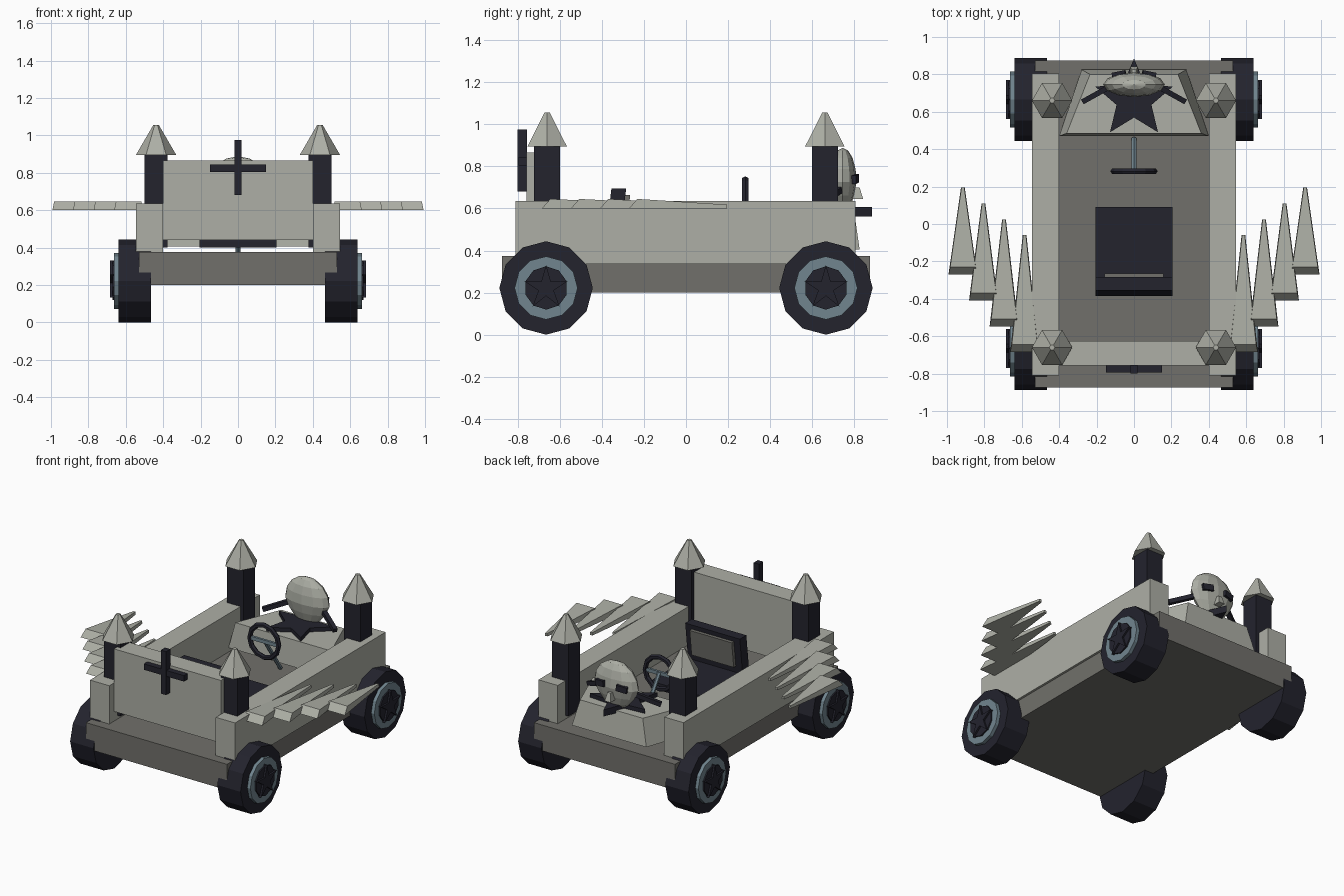
import bpy, bmesh, math
from mathutils import Matrix, Vector

if "Cube" in bpy.data.objects:
    bpy.data.objects.remove(bpy.data.objects["Cube"])


def material(name, rgb):
    m = bpy.data.materials.new(name)
    m.diffuse_color = (*rgb, 1)
    m.use_nodes = True
    m.node_tree.nodes["Principled BSDF"].inputs["Base Color"].default_value = m.diffuse_color
    return m


STONE = material("pale stone", (0.42, 0.43, 0.38))
GREY = material("chassis grey", (0.165, 0.163, 0.147))
DARK = material("near black", (0.017, 0.017, 0.027))
STEEL = material("blue steel", (0.165, 0.235, 0.275))


def finish(name, bm, mat):
    bmesh.ops.recalc_face_normals(bm, faces=bm.faces)
    me = bpy.data.meshes.new(name)
    bm.to_mesh(me)
    bm.free()
    me.materials.append(mat)
    ob = bpy.data.objects.new(name, me)
    bpy.context.collection.objects.link(ob)
    return ob


def loft(name, rings, mat):
    """Skin through rings of points, capped at both ends."""
    bm = bmesh.new()
    vs = [[bm.verts.new(p) for p in r] for r in rings]
    n = len(vs[0])
    for a, b in zip(vs, vs[1:]):
        for i in range(n):
            j = (i + 1) % n
            bm.faces.new((a[i], a[j], b[j], b[i]))
    bm.faces.new(vs[0])
    bm.faces.new(vs[-1])
    return finish(name, bm, mat)


def rect(x0, x1, y0, y1, z):
    return [(x0, y0, z), (x1, y0, z), (x1, y1, z), (x0, y1, z)]


def box(name, x0, x1, y0, y1, z0, z1, mat):
    return loft(name, [rect(x0, x1, y0, y1, z0), rect(x0, x1, y0, y1, z1)], mat)


def ring(n, r, r2=None, start=0.0):
    """Polygon in 2D; alternating radii give a star."""
    r2 = r if r2 is None else r2
    return [((r, r2)[i % 2] * math.cos(start + math.tau * i / n),
             (r, r2)[i % 2] * math.sin(start + math.tau * i / n)) for i in range(n)]


def bar(name, a, b, w, mat, n=4):
    """Straight rod between two points."""
    a, b = Vector(a), Vector(b)
    q = (b - a).to_track_quat('Z', 'Y')
    prof = [q @ Vector((x, y, 0)) for x, y in ring(n, w, start=math.pi / n)]
    return loft(name, [[a + p for p in prof], [b + p for p in prof]], mat)


# chassis, side walls, front panel
box("chassis", -.53, .53, -.875, .875, .20, .375, GREY)
for s, side in ((1, "right"), (-1, "left")):
    box(side + "_wall", s * .40, s * .545, -.81, .805, .335, .635, STONE)
box("front_panel", -.402, .402, -.757, -.625, .44, .865, STONE)

# cross on the front panel
box("cross_upright", -.02, .02, -.80, -.755, .68, .975, DARK)
box("cross_arm", -.15, .15, -.795, -.755, .805, .845, DARK)

# corner towers with six-sided roofs
for s in (1, -1):
    for t in (1, -1):
        cx, cy = s * .438, t * .66
        box("tower", cx - .062, cx + .062, cy - .062, cy + .062, .40, .90, DARK)
        loft("tower_roof", [[(cx + x, cy + y, z) for x, y in ring(6, r)]
                            for r, z in ((.108, .895), (.015, 1.055))], STONE)

# wheels: tyre, rim, hub and hub star
for s in (1, -1):
    for t in (1, -1):
        def disc(name, prof, x0, x1, mat):
            loft(name, [[(s * x, t * .665 + y, .222 + z) for y, z in prof]
                        for x in (x0, x1)], mat)
        disc("tyre", ring(12, .222), .465, .64, DARK)
        disc("rim", ring(12, .15), .60, .663, STEEL)
        disc("hub", ring(10, .103, start=math.pi / 2), .64, .672, DARK)
        disc("hub_star", ring(10, .11, .038, math.pi / 2), .64, .684, DARK)

# wings: four tapering feathers on each side
for s in (1, -1):
    for i in range(4):
        x = s * (.585 + .11 * i)
        base, tip = -.685 + .138 * i, -.06 + .085 * i
        loft("wing_feather", [
            [(x - .077, base, .60), (x + .077, base, .60),
             (x + .068, base + .04, .645), (x - .068, base + .04, .645)],
            [(x - .01, tip, .60), (x + .01, tip, .60),
             (x + .007, tip, .618), (x - .007, tip, .618)]], STONE)

# seat with forward-leaning back and pad
box("seat_base", -.205, .205, -.385, .09, .40, .445, DARK)


def leaning(name, w, y0, y1, z0, z1, mat):
    lean = lambda z: .12 * (z - .44)
    loft(name, [rect(-w, w, y0 + lean(z), y1 + lean(z), z) for z in (z0, z1)], mat)


leaning("seat_back", .205, -.385, -.315, .43, .695, DARK)
leaning("seat_pad", .158, -.32, -.292, .49, .665, GREY)

# steering wheel
bpy.ops.mesh.primitive_torus_add(major_segments=12, minor_segments=6,
                                 major_radius=.109, minor_radius=.017,
                                 location=(0, .282, .627), rotation=(math.pi / 2, 0, 0))
wheel = bpy.context.object
wheel.name = "steering_wheel"
wheel.data.materials.append(DARK)
bar("steering_column", (0, .285, .63), (0, .455, .38), .014, STEEL, 6)
box("steering_spokes", -.10, .10, .274, .290, .615, .639, STEEL)

# rear hood
loft("hood", [[(-.40, .47, .405), (.40, .47, .405), (.28, .825, .405), (-.28, .825, .405)],
              [(-.36, .485, .58), (.36, .485, .58), (.235, .80, .58), (-.235, .80, .58)]], STONE)

# star plate on the hood
star = ring(10, .218, .098, math.pi / 2)
loft("hood_star", [[(x, .667 + y, z) for x, y in star] for z in (.562, .607)], DARK)

# mask head, narrowing to the chin
bm = bmesh.new()
bmesh.ops.create_uvsphere(bm, u_segments=12, v_segments=8, radius=1)
for v in bm.verts:
    k = 1 - .3 * max(0, -v.co.z)
    v.co = Vector((v.co.x * .165 * k, .745 + v.co.y * .066 * k, .725 + v.co.z * .163))
finish("mask_head", bm, STONE)

# mask face: nose, eyes and side rods
loft("mask_nose", [rect(-.022, .022, .77, .842, .645), rect(-.012, .012, .77, .825, .70)], STONE)
for s in (1, -1):
    eye = box("mask_eye", -.036, .036, -.025, .016, -.02, .02, DARK)
    eye.matrix_world = (Matrix.Translation((s * .08, .80, .74))
                        @ Matrix.Rotation(-s * .2, 4, 'Z') @ Matrix.Rotation(s * .12, 4, 'Y'))
    bar("mask_rod", (s * .11, .745, .70), (s * .272, .655, .63), .02, DARK)
